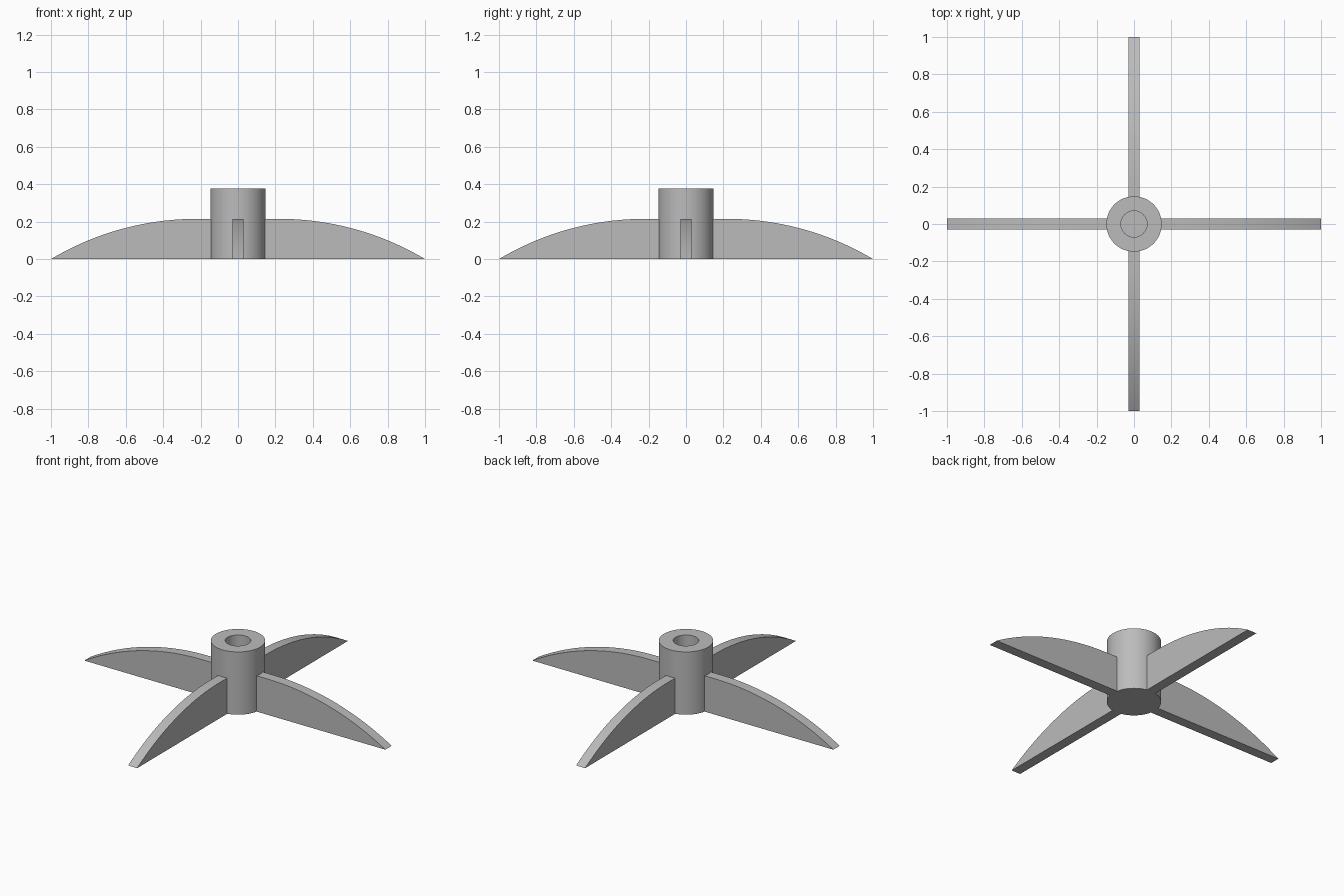
import bpy
import bmesh
from math import sin, cos, pi, sqrt, radians

HUB_R, BORE_R, HUB_H, BORE_FLOOR = 0.148, 0.07, 0.377, 0.04
BLADE_H, HALF_T, FLAT_END = 0.215, 0.03, 0.22
SIDES, STEPS = 64, 24

cube = bpy.data.objects.get("Cube")
if cube:
    bpy.data.objects.remove(cube, do_unlink=True)

grey = bpy.data.materials.new("plain_grey")
grey.use_nodes = True
colour = (0.5, 0.5, 0.5, 1)
grey.diffuse_color = colour
grey.node_tree.nodes["Principled BSDF"].inputs["Base Color"].default_value = colour


def finish(name, bm):
    bmesh.ops.recalc_face_normals(bm, faces=bm.faces)
    mesh = bpy.data.meshes.new(name)
    bm.to_mesh(mesh)
    bm.free()
    mesh.materials.append(grey)
    obj = bpy.data.objects.new(name, mesh)
    bpy.context.collection.objects.link(obj)
    bpy.ops.object.select_all(action="DESELECT")
    obj.select_set(True)
    bpy.context.view_layer.objects.active = obj
    bpy.ops.object.shade_smooth_by_angle(angle=radians(30))
    return obj


# Hub: turned cylinder with a blind bore in its top
bm = bmesh.new()
profile = [(HUB_R, 0), (HUB_R, HUB_H), (BORE_R, HUB_H), (BORE_R, BORE_FLOOR)]
rings = []
for r, z in profile:
    rings.append([bm.verts.new((r * cos(2 * pi * i / SIDES), r * sin(2 * pi * i / SIDES), z))
                  for i in range(SIDES)])
for a, b in zip(rings, rings[1:]):
    for i in range(SIDES):
        j = (i + 1) % SIDES
        bm.faces.new((a[i], a[j], b[j], b[i]))
bm.faces.new(rings[0])
bm.faces.new(rings[-1])
finish("hub", bm)

# Blade side profile: flat next to the hub, then a circular arc down to the tip
run = 1 - FLAT_END
arc_r = (run ** 2 + BLADE_H ** 2) / (2 * BLADE_H)
root = sqrt(HUB_R ** 2 - HALF_T ** 2) - 0.002
outline = [(root, 0), (root, BLADE_H)]
for i in range(STEPS):
    d = run * i / STEPS
    outline.append((FLAT_END + d, BLADE_H - arc_r + sqrt(arc_r ** 2 - d ** 2)))
outline.append((1, 0))

# Four blades around the hub
for k, name in enumerate(("left_blade", "back_blade", "right_blade", "front_blade")):
    bm = bmesh.new()
    face = bm.faces.new([bm.verts.new((x, -HALF_T, z)) for x, z in outline])
    ext = bmesh.ops.extrude_face_region(bm, geom=[face], use_keep_orig=True)
    moved = [v for v in ext["geom"] if isinstance(v, bmesh.types.BMVert)]
    bmesh.ops.translate(bm, verts=moved, vec=(0, 2 * HALF_T, 0))
    finish(name, bm).rotation_euler.z = k * pi / 2
